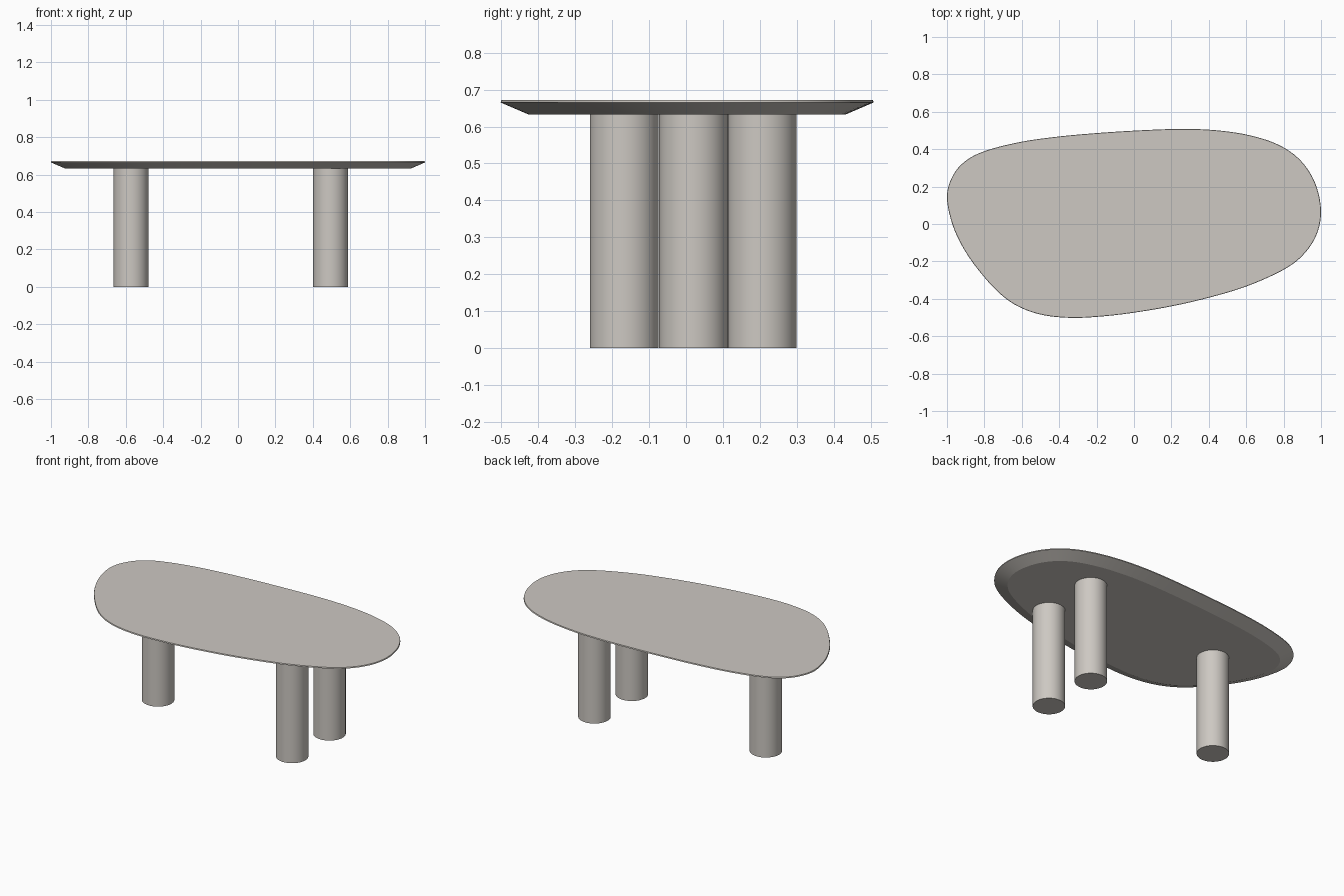
import bpy, bmesh, math
from mathutils import Vector

if "Cube" in bpy.data.objects:
    bpy.data.objects.remove(bpy.data.objects["Cube"])

stone = bpy.data.materials.new("warm_grey")
stone.diffuse_color = (0.61, 0.58, 0.54, 1)
stone.use_nodes = True
stone.node_tree.nodes["Principled BSDF"].inputs["Base Color"].default_value = stone.diffuse_color


def finish(name, bm, angle):
    bmesh.ops.recalc_face_normals(bm, faces=bm.faces[:])
    me = bpy.data.meshes.new(name)
    bm.to_mesh(me)
    bm.free()
    me.materials.append(stone)
    ob = bpy.data.objects.new(name, me)
    bpy.context.collection.objects.link(ob)
    bpy.ops.object.select_all(action='DESELECT')
    ob.select_set(True)
    bpy.context.view_layer.objects.active = ob
    bpy.ops.object.shade_smooth_by_angle(angle=math.radians(angle))
    return ob


# Pebble outline of the top, clockwise from the left end
outline = [(-1, .15), (-.965, .265), (-.89, .345), (-.78, .396), (-.6, .44),
           (-.4, .468), (-.2, .486), (0, .499), (.23, .508), (.43, .502),
           (.62, .474), (.78, .42), (.895, .335), (.97, .215), (1, .07),
           (.975, -.06), (.9, -.17), (.79, -.25), (.6, -.334), (.4, -.394),
           (.2, -.44), (0, -.474), (-.17, -.494), (-.33, -.502), (-.48, -.488),
           (-.6, -.45), (-.7, -.387), (-.8, -.285), (-.9, -.15), (-.97, -.005)]


def smooth_loop(pts, steps):
    # closed Catmull-Rom spline
    p = [Vector(q) for q in pts]
    n, out = len(p), []
    for i in range(n):
        a, b, c, d = p[i - 1], p[i], p[(i + 1) % n], p[(i + 2) % n]
        for k in range(steps):
            t = k / steps
            out.append(0.5 * (2 * b + (c - a) * t + (2 * a - 5 * b + 4 * c - d) * t * t
                              + (3 * b - a - 3 * c + d) * t ** 3))
    return out


loop = smooth_loop(outline, 5)
n = len(loop)
inward = []
for i in range(n):
    t = (loop[(i + 3) % n] - loop[i - 3]).normalized()
    inward.append(Vector((t.y, -t.x)))

# Table top: flat slab with a thin rim and a wide under-bevel
bm = bmesh.new()
rings = []
for inset, z in ((.077, .632), (0, .665), (.002, .672)):
    rings.append([bm.verts.new((*(p + v * inset), z)) for p, v in zip(loop, inward)])
for lo, hi in zip(rings, rings[1:]):
    for i in range(n):
        j = (i + 1) % n
        bm.faces.new((lo[i], lo[j], hi[j], hi[i]))
bm.faces.new(rings[0])
bm.faces.new(rings[-1])
finish("table_top", bm, 20)

# Three round legs
for name, x, y in (("left_leg", -.572, .02),
                   ("right_front_leg", .495, -.167),
                   ("right_back_leg", .495, .206)):
    bm = bmesh.new()
    bmesh.ops.create_cone(bm, cap_ends=True, segments=64, radius1=.093,
                          radius2=.093, depth=.632)
    bmesh.ops.translate(bm, verts=bm.verts[:], vec=(x, y, .316))
    finish(name, bm, 30)
